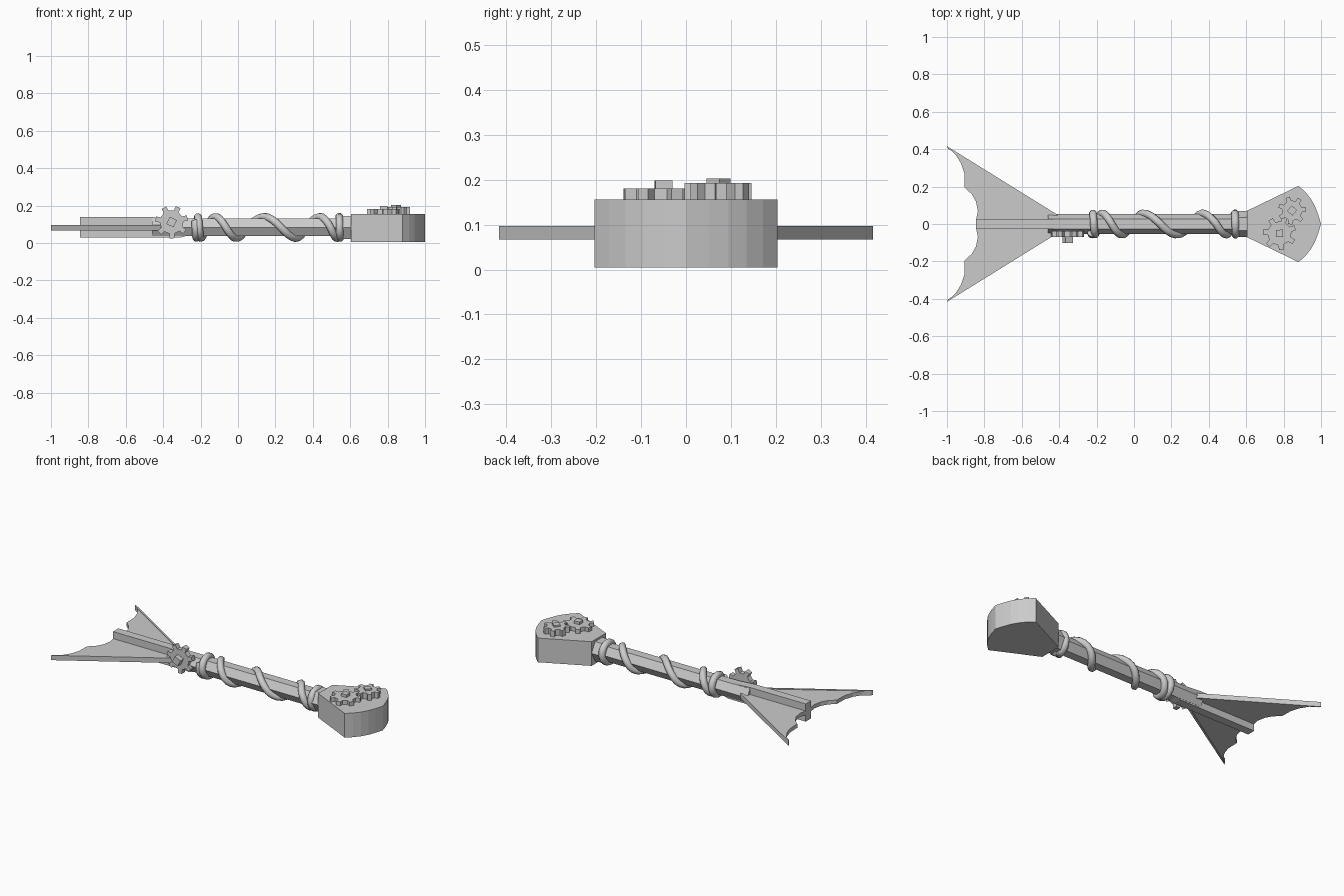
import bpy, bmesh
from math import sin, cos, pi, radians
from mathutils import Matrix, Vector

if "Cube" in bpy.data.objects:
    bpy.data.objects.remove(bpy.data.objects["Cube"])

ZC = 0.083  # height of the shaft axis


def prism(name, pts, z0, z1, matrix=None):
    """Extrude a 2D outline between two heights, then place it with a matrix."""
    bm = bmesh.new()
    face = bm.faces.new([bm.verts.new((x, y, z0)) for x, y in pts])
    ext = bmesh.ops.extrude_face_region(bm, geom=[face])["geom"]
    bmesh.ops.translate(bm, vec=(0, 0, z1 - z0),
                        verts=[v for v in ext if isinstance(v, bmesh.types.BMVert)])
    bmesh.ops.recalc_face_normals(bm, faces=bm.faces)
    if matrix:
        bm.transform(matrix)
    me = bpy.data.meshes.new(name)
    bm.to_mesh(me)
    bm.free()
    ob = bpy.data.objects.new(name, me)
    bpy.context.collection.objects.link(ob)
    return ob


def polygon(n, r, turn=0.0):
    return [(r * cos(turn + 2 * pi * i / n), r * sin(turn + 2 * pi * i / n)) for i in range(n)]


def gear(name, r, teeth, turn, thick, nub_r, nub_h, nub_turn, matrix):
    """Toothed disc with a square axle nub on top."""
    pts = []
    step = 2 * pi / teeth
    for i in range(teeth):
        a = turn + i * step
        for rad, off in ((0.72, -0.25), (1.0, -0.17), (1.0, 0.17), (0.72, 0.25)):
            pts.append((r * rad * cos(a + off * step), r * rad * sin(a + off * step)))
    prism(name, pts, 0, thick, matrix)
    prism(name + "_axle", polygon(4, nub_r, nub_turn), thick - 0.005, thick + nub_h, matrix)


# Wedge-shaped head with a curved nose
half = [(0.603, 0.07), (0.88, 0.204), (0.915, 0.172), (0.945, 0.135),
        (0.968, 0.095), (0.985, 0.05)]
prism("head", half + [(1.0, 0)] + [(x, -y) for x, y in reversed(half)], 0.005, 0.156)

# Hexagonal shaft and collar along x
along_x = Matrix.Translation((0, 0, ZC)) @ Matrix(((0, 0, 1), (1, 0, 0), (0, 1, 0))).to_4x4()
prism("shaft", polygon(6, 0.054), -0.46, 0.62, along_x)
prism("collar", polygon(6, 0.07), 0.558, 0.61, along_x)

# Tail beam, chamfered underneath at its inner end
side = Matrix.Rotation(radians(90), 4, 'X')
prism("tail_beam", [(-0.845, 0.028), (-0.31, 0.028), (-0.27, 0.04), (-0.27, 0.125),
                    (-0.46, 0.138), (-0.845, 0.138)], -0.026, 0.026, side)

# Scalloped fins with thicker outer rims
fin = [(-0.40, 0.0), (-0.40, 0.04), (-1.0, 0.413), (-0.955, 0.372), (-0.925, 0.325),
       (-0.907, 0.27), (-0.905, 0.195), (-0.868, 0.16), (-0.845, 0.12), (-0.835, 0.07),
       (-0.845, 0.02), (-0.845, 0.0)]
rim = [(-0.41, 0.05), (-1.0, 0.416), (-0.993, 0.402), (-0.41, 0.034)]
for tag, s in (("left", 1), ("right", -1)):
    prism("fin_" + tag, [(x, s * y) for x, y in fin], 0.07, 0.094)
    prism("fin_rim_" + tag, [(x, s * y) for x, y in rim], 0.067, 0.097)

# Two gears on the head, one on the shaft side
gear("large_gear", 0.089, 7, radians(20), 0.027, 0.027, 0.017, radians(48),
     Matrix.Translation((0.778, -0.05, 0.154)))
gear("small_gear", 0.075, 7, radians(5), 0.039, 0.027, 0.01, radians(5),
     Matrix.Translation((0.845, 0.072, 0.154)))
gear("side_gear", 0.088, 7, radians(15), 0.032, 0.03, 0.032, radians(20),
     Matrix.Translation((-0.355, -0.038, 0.112)) @ side)

# Cord wound round the shaft: (turns, x) keys
keys = [(-0.6, -0.228), (0.25, -0.215), (0.75, -0.2), (1.0, -0.17), (1.25, -0.12),
        (1.5, -0.065), (1.75, -0.01), (2.0, 0.05), (2.25, 0.14), (2.5, 0.23), (2.75, 0.31),
        (3.0, 0.365), (3.25, 0.44), (3.5, 0.495), (3.75, 0.53), (4.0, 0.54), (4.75, 0.545)]


def cord_x(t):
    for (a, xa), (b, xb) in zip(keys, keys[1:]):
        if t <= b:
            return xa + (xb - xa) * (t - a) / (b - a)
    return keys[-1][1]


curve = bpy.data.curves.new("cord", 'CURVE')
curve.dimensions = '3D'
curve.bevel_depth = 0.021
curve.bevel_resolution = 2
curve.use_fill_caps = True
spline = curve.splines.new('POLY')
t0, t1 = keys[0][0], keys[-1][0]
n = 86
spline.points.add(n - 1)
for i, p in enumerate(spline.points):
    t = t0 + (t1 - t0) * i / (n - 1)
    p.co = (cord_x(t), 0.057 * cos(2 * pi * t), ZC + 0.057 * sin(2 * pi * t), 1)
cord = bpy.data.objects.new("cord", curve)
bpy.context.collection.objects.link(cord)
bpy.context.view_layer.objects.active = cord
cord.select_set(True)
bpy.ops.object.convert(target='MESH')
bpy.ops.object.shade_smooth_by_angle(angle=radians(50))
